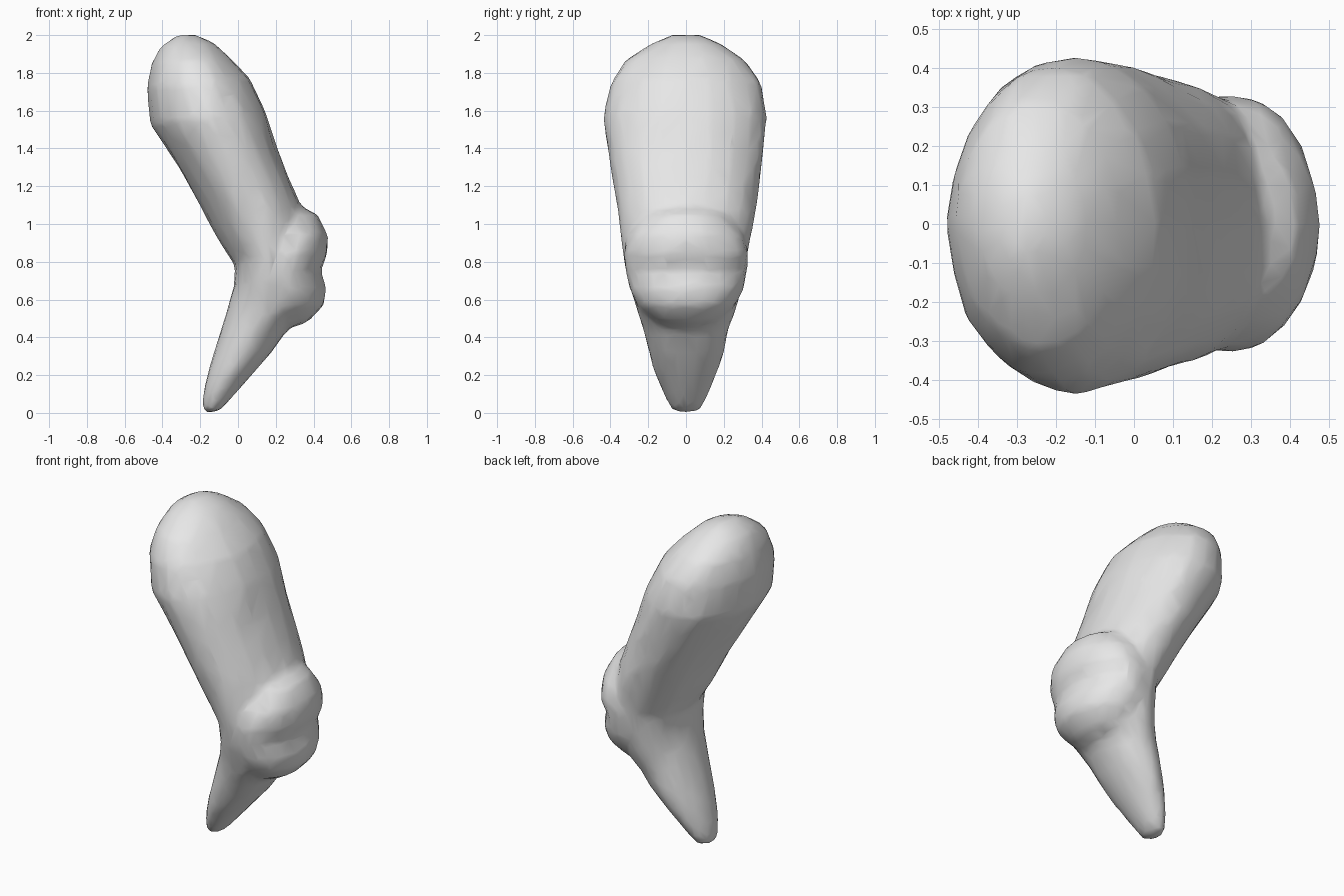
import bpy, bmesh, math, random
from mathutils import Vector

random.seed(4)
SIDES = 20

cube = bpy.data.objects.get("Cube")
if cube:
    bpy.data.objects.remove(cube)

# Material
grey = bpy.data.materials.new("plain grey")
grey.use_nodes = True
grey.diffuse_color = (0.8, 0.8, 0.8, 1)
grey.node_tree.nodes["Principled BSDF"].inputs["Base Color"].default_value = (0.8, 0.8, 0.8, 1)


def loft(bm, sections, lump):
    """Bridge oval rings, each spanning back point to front point with a half width in y."""
    rings = []
    for xb, zb, xf, zf, half in sections:
        back, front = Vector((xb, 0, zb)), Vector((xf, 0, zf))
        mid, reach = (back + front) / 2, (front - back) / 2
        ring = []
        for i in range(SIDES):
            a = math.tau * i / SIDES
            grow = 1 + random.uniform(-lump, lump)
            p = mid + (reach * math.cos(a) + Vector((0, half * math.sin(a), 0))) * grow
            ring.append(bm.verts.new(p))
        rings.append(ring)
    for low, high in zip(rings, rings[1:]):
        for i in range(SIDES):
            j = (i + 1) % SIDES
            bm.faces.new((low[i], low[j], high[j], high[i]))
    bm.faces.new(rings[0][::-1])
    bm.faces.new(rings[-1])


# Sections run upward: back x, back z, front x, front z, half width
limb = [
    (-.18, 0, -.10, .01, .07),
    (-.19, .06, -.05, .06, .10),
    (-.175, .15, .02, .14, .14),
    (-.15, .25, .09, .22, .175),
    (-.115, .36, .18, .32, .205),
    (-.08, .48, .25, .42, .23),
    (-.05, .58, .34, .52, .265),
    (-.02, .68, .37, .72, .31),
    (-.02, .78, .36, .95, .335),
    (-.11, .93, .33, 1.1, .36),
    (-.2, 1.1, .27, 1.25, .385),
    (-.31, 1.29, .21, 1.4, .41),
    (-.46, 1.53, .145, 1.6, .435),
    (-.48, 1.72, .06, 1.77, .40),
    (-.455, 1.85, -.04, 1.88, .32),
    (-.41, 1.94, -.13, 1.96, .19),
    (-.32, 2.0, -.22, 2.0, .08),
]
knee = [
    (.2, .46, .32, .46, .09),
    (.1, .49, .38, .49, .18),
    (.05, .57, .455, .57, .26),
    (.02, .66, .465, .66, .305),
    (.02, .75, .44, .75, .32),
    (.03, .84, .475, .84, .335),
    (.03, .94, .475, .94, .31),
    (.06, 1.04, .42, 1.05, .23),
    (.12, 1.09, .34, 1.09, .13),
]

# Bent limb and bulging knee, fused into one skin
bm = bmesh.new()
loft(bm, limb, 0.018)
loft(bm, knee, 0.018)
bmesh.ops.recalc_face_normals(bm, faces=bm.faces)
mesh = bpy.data.meshes.new("bent_limb")
bm.to_mesh(mesh)
bm.free()
mesh.materials.append(grey)
obj = bpy.data.objects.new("bent_limb", mesh)
bpy.context.collection.objects.link(obj)

fuse = obj.modifiers.new("fuse", 'REMESH')
fuse.mode = 'VOXEL'
fuse.voxel_size = 0.025
fuse.use_smooth_shade = True
soften = obj.modifiers.new("soften", 'SMOOTH')
soften.factor = 0.5
soften.iterations = 3
coarsen = obj.modifiers.new("coarsen", 'DECIMATE')
coarsen.ratio = 0.12

bpy.context.view_layer.objects.active = obj
obj.select_set(True)
for name in ("fuse", "soften", "coarsen"):
    bpy.ops.object.modifier_apply(modifier=name)
bpy.ops.object.shade_smooth()
if not obj.data.materials:
    obj.data.materials.append(grey)
